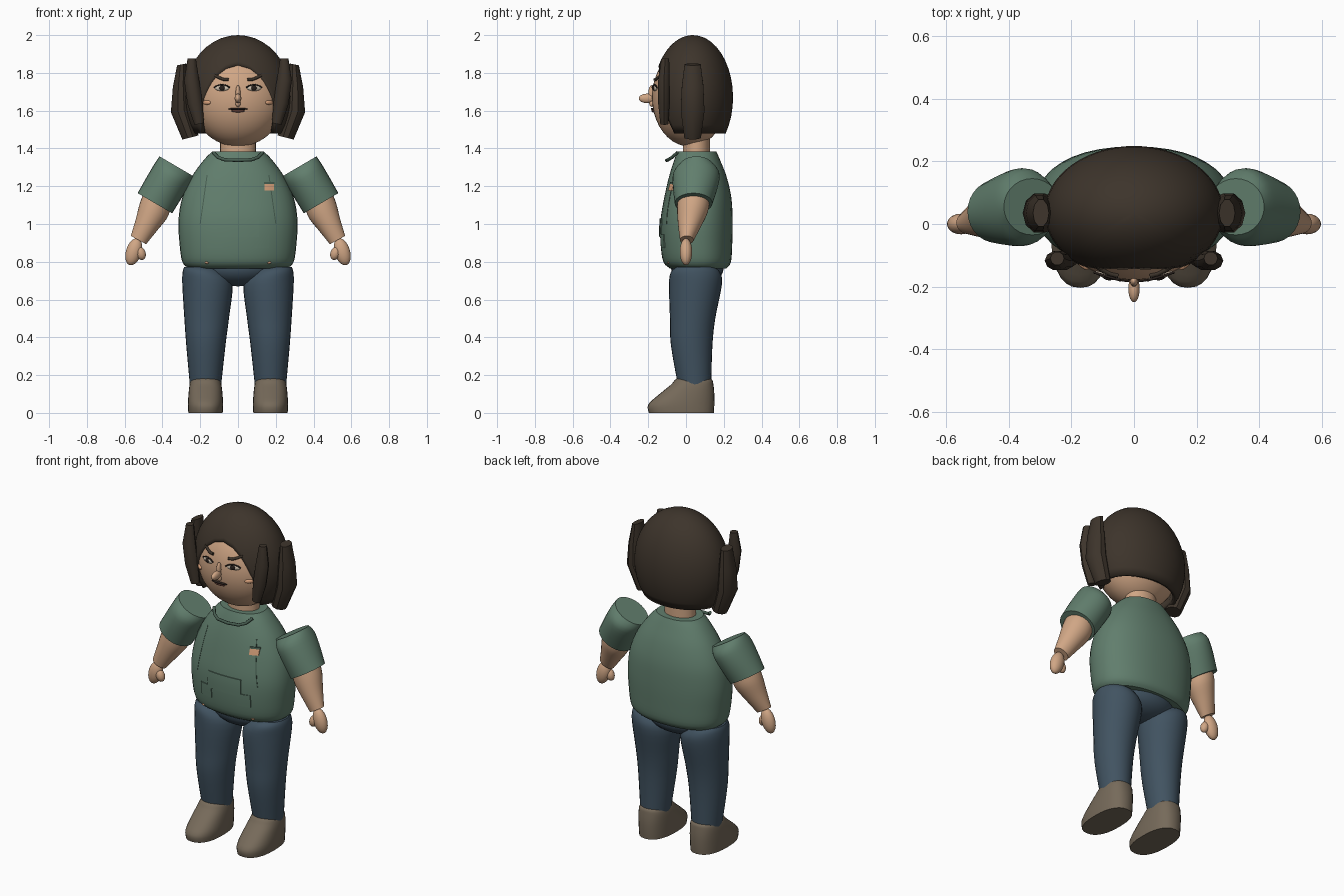
import bpy, bmesh, math
from mathutils import Vector, Matrix

if "Cube" in bpy.data.objects:
    bpy.data.objects.remove(bpy.data.objects["Cube"])


def material(name, r, g, b):
    m = bpy.data.materials.new(name)
    lin = [((c / 255 + 0.055) / 1.055) ** 2.4 for c in (r, g, b)]
    m.diffuse_color = (*lin, 1)
    m.use_nodes = True
    m.node_tree.nodes["Principled BSDF"].inputs["Base Color"].default_value = m.diffuse_color
    return m


SKIN = material("skin", 208, 166, 133)
HAIR = material("dark_brown_hair", 61, 52, 43)
SHIRT = material("green_cloth", 97, 126, 109)
TRIM = material("dark_green_trim", 70, 93, 80)
JEANS = material("blue_denim", 65, 83, 97)
SHOE = material("taupe_leather", 118, 106, 90)
WHITE = material("eye_cream", 215, 200, 180)
DARK = material("near_black", 40, 32, 28)
LIP = material("lip_brown", 105, 68, 58)
TAN = material("tan_patch", 214, 160, 122)


def finish(name, bm, mat):
    bmesh.ops.recalc_face_normals(bm, faces=bm.faces)
    me = bpy.data.meshes.new(name)
    bm.to_mesh(me)
    bm.free()
    me.materials.append(mat)
    ob = bpy.data.objects.new(name, me)
    bpy.context.collection.objects.link(ob)
    return ob


def smooth_rings(keys, steps):
    """Catmull-Rom interpolation between key rings."""
    out = []
    for i in range(len(keys) - 1):
        a, b, c, d = (keys[max(0, min(len(keys) - 1, i + k))] for k in (-1, 0, 1, 2))
        for s in range(steps):
            t = s / steps
            out.append([0.5 * (2 * q + (r - p) * t + (2 * p - 5 * q + 4 * r - w) * t * t
                               + (3 * q - p - 3 * r + w) * t ** 3)
                        for p, q, r, w in zip(a, b, c, d)])
    return out + [list(keys[-1])]


def loft(name, rings, mat, sides=28, power=2.0, side=1):
    """Rings are (x, y, z, half width, half depth, tilt about y)."""
    bm = bmesh.new()
    loops = []
    for x, y, z, rx, ry, t in rings:
        loop = []
        for k in range(sides):
            a = 2 * math.pi * k / sides
            c, s = math.cos(a), math.sin(a)
            u = math.copysign(abs(c) ** (2 / power), c) * rx
            v = math.copysign(abs(s) ** (2 / power), s) * ry
            loop.append(bm.verts.new((side * (x + u * math.cos(t)), y + v, z - u * math.sin(t))))
        loops.append(loop)
    for p, q in zip(loops, loops[1:]):
        for k in range(sides):
            n = (k + 1) % sides
            bm.faces.new((p[k], p[n], q[n], q[k]))
    bm.faces.new(loops[0])
    bm.faces.new(loops[-1])
    return finish(name, bm, mat)


def ellipsoid(name, pos, radii, mat, yaw=0, tilt=0, seg=24):
    bm = bmesh.new()
    m = (Matrix.Translation(pos) @ Matrix.Rotation(yaw, 4, 'Z') @ Matrix.Rotation(tilt, 4, 'Y')
         @ Matrix.Diagonal((*radii, 1)))
    bmesh.ops.create_uvsphere(bm, u_segments=seg, v_segments=seg // 2, radius=1, matrix=m)
    return finish(name, bm, mat)


def tube(name, pts, radius, mat):
    cu = bpy.data.curves.new(name, 'CURVE')
    cu.dimensions = '3D'
    cu.bevel_depth = radius
    cu.bevel_resolution = 2
    cu.use_fill_caps = True
    sp = cu.splines.new('POLY')
    sp.points.add(len(pts) - 1)
    for p, q in zip(sp.points, pts):
        p.co = (*q, 1)
    cu.materials.append(mat)
    bpy.context.collection.objects.link(bpy.data.objects.new(name, cu))


# Torso: (z, half width, front y, back y)
torso = [(0.765, 0.262, -0.085, 0.215), (0.80, 0.295, -0.12, 0.238), (0.90, 0.31, -0.135, 0.245),
         (1.02, 0.315, -0.135, 0.247), (1.14, 0.295, -0.115, 0.24), (1.25, 0.245, -0.09, 0.215),
         (1.34, 0.18, -0.062, 0.18), (1.385, 0.135, -0.045, 0.16)]
rings = smooth_rings([(0, (f + b) / 2, z, w, (b - f) / 2, 0) for z, w, f, b in torso], 4)
loft("shirt_body", rings, SHIRT, 40, 2.25)


def torso_y(x, z):
    for a, b in zip(rings, rings[1:]):
        if a[2] <= z <= b[2]:
            t = (z - a[2]) / (b[2] - a[2])
            y, w, d = (a[i] + (b[i] - a[i]) * t for i in (1, 3, 4))
            return y - d * max(0, 1 - abs(x / w) ** 2.25) ** (1 / 2.25)


def plate(name, x0, x1, z0, z1, mat, slant=0, lift=0.005):
    """Thin closed patch that follows the front of the shirt."""
    bm = bmesh.new()
    nx, nz = 6, 5
    layers = []
    for off in (-lift, 0.004):
        layers.append([[bm.verts.new((x, torso_y(x, z) + off, z))
                        for i in range(nx + 1) for x in [x0 + (x1 - x0) * i / nx + slant * j / nz]]
                       for j in range(nz + 1) for z in [z0 + (z1 - z0) * j / nz]])
    for g in layers:
        for j in range(nz):
            for i in range(nx):
                bm.faces.new((g[j][i], g[j][i + 1], g[j + 1][i + 1], g[j + 1][i]))
    f, b = layers
    rim = [(0, i) for i in range(nx)] + [(j, nx) for j in range(nz)]
    rim += [(nz, i) for i in range(nx, 0, -1)] + [(j, 0) for j in range(nz, 0, -1)]
    for (j, i), (m, n) in zip(rim, rim[1:] + rim[:1]):
        bm.faces.new((f[j][i], f[m][n], b[m][n], b[j][i]))
    finish(name, bm, mat)


# Shirt details
plate("front_pocket", -0.11, 0.11, 0.93, 1.03, SHIRT)
plate("chest_patch", 0.14, 0.19, 1.178, 1.212, TAN)
plate("chest_patch_flap", 0.138, 0.192, 1.212, 1.222, TRIM)
tube("collar", [(-0.13, -0.045, 1.378), (-0.105, -0.075, 1.352), (-0.07, -0.095, 1.34), (0, -0.102, 1.337),
                (0.07, -0.095, 1.34), (0.105, -0.075, 1.352), (0.13, -0.045, 1.378)], 0.009, TRIM)
for s in (-1, 1):
    plate("lower_pocket", s * 0.085, s * 0.165, 0.872, 0.945, SHIRT, lift=0.004)
    plate("shirt_seam", s * 0.198, s * 0.203, 1.0, 1.26, TRIM, slant=-s * 0.037, lift=0.002)
    ellipsoid("hem_button", (s * 0.165, torso_y(0.165, 0.795), 0.795), (0.012, 0.006, 0.006), TAN, seg=12)

# Pelvis
ellipsoid("pelvis", (0, 0.06, 0.77), (0.2, 0.14, 0.1), JEANS)

for s in (-1, 1):
    # Legs and shoes
    leg = [(0.2, 0.05, 0.772, 0.085, 0.10, 0), (0.183, 0.05, 0.745, 0.11, 0.13, 0),
           (0.162, 0.05, 0.68, 0.133, 0.14, 0), (0.166, 0.035, 0.50, 0.118, 0.12, 0),
           (0.17, 0.03, 0.36, 0.104, 0.11, 0), (0.172, 0.045, 0.148, 0.083, 0.088, 0)]
    loft("leg", smooth_rings(leg, 4), JEANS, side=s)
    shoe = [(0.172, -0.025, 0, 0.091, 0.172, 0), (0.172, -0.025, 0.045, 0.093, 0.175, 0),
            (0.172, 0.005, 0.10, 0.09, 0.145, 0), (0.172, 0.033, 0.15, 0.084, 0.112, 0),
            (0.172, 0.04, 0.175, 0.074, 0.098, 0), (0.172, 0.04, 0.19, 0.045, 0.07, 0)]
    loft("shoe", smooth_rings(shoe, 3), SHOE, power=2.4, side=s)

    # Sleeves, forearms and hands
    sleeve = [(0.325, 0.055, 1.305, 0.105, 0.09, -0.53), (0.347, 0.055, 1.267, 0.108, 0.122, -0.53),
              (0.385, 0.05, 1.203, 0.108, 0.12, -0.53), (0.44, 0.04, 1.11, 0.106, 0.10, -0.53)]
    loft("sleeve", smooth_rings(sleeve, 3), SHIRT, side=s)
    arm = [(0.425, 0.04, 1.13, 0.082, 0.085, -0.5), (0.448, 0.035, 1.07, 0.082, 0.082, -0.5),
           (0.485, 0.02, 0.995, 0.064, 0.062, -0.5), (0.527, 0.004, 0.915, 0.046, 0.036, -0.5)]
    loft("forearm", smooth_rings(arm, 4), SKIN, side=s)
    ellipsoid("hand", (s * 0.552, 0, 0.853), (0.041, 0.033, 0.074), SKIN, tilt=-s * 0.3)
    ellipsoid("thumb", (s * 0.515, -0.008, 0.845), (0.026, 0.024, 0.037), SKIN, tilt=s * 0.35, seg=16)

# Neck and head
loft("neck", [(0, 0.055, z, 0.094, 0.072, 0) for z in (1.34, 1.48)], SKIN)
HC, HR = Vector((0, 0.02, 1.67)), Vector((0.25, 0.2, 0.26))
ellipsoid("head", HC, HR, SKIN, seg=40)


def head_y(x, z):
    return HC.y - HR.y * math.sqrt(1 - (x / HR.x) ** 2 - ((z - HC.z) / HR.z) ** 2)


# Hair cap: an ellipsoid whose lower edge follows the hairline
hairline = [(0, 1.845), (15, 1.825), (27, 1.78), (39, 1.68), (47, 1.57), (54, 1.48), (181, 1.48)]


def edge_z(deg):
    for (a, p), (b, q) in zip(hairline, hairline[1:]):
        if a <= deg <= b:
            return p + (q - p) * (deg - a) / (b - a)


bm = bmesh.new()
cols, rows = 72, 14
pole = bm.verts.new((0, 0.037, 2.0))
grid = []
for k in range(cols):
    a = 2 * math.pi * k / cols
    deg = math.degrees(a)
    low = math.acos((edge_z(min(deg, 360 - deg)) - 1.67) / 0.33)
    ps = [low * r / rows for r in range(1, rows + 1)]
    grid.append([bm.verts.new((0.285 * math.sin(p) * math.sin(a), 0.037 - 0.212 * math.sin(p) * math.cos(a),
                               1.67 + 0.33 * math.cos(p))) for p in ps])
for k in range(cols):
    p, q = grid[k], grid[(k + 1) % cols]
    bm.faces.new((pole, p[0], q[0]))
    for r in range(rows - 1):
        bm.faces.new((p[r], p[r + 1], q[r + 1], q[r]))
cap = finish("hair_cap", bm, HAIR)
mod = cap.modifiers.new("thickness", 'SOLIDIFY')
mod.thickness = 0.025

# Hair locks and paired face parts
for s in (-1, 1):
    loft("side_lock", [(0.297, 0.035, 1.845, 0.026, 0.045, 0.2), (0.303, 0.035, 1.73, 0.042, 0.06, 0.1),
                       (0.302, 0.035, 1.60, 0.054, 0.066, 0.15), (0.252, 0.035, 1.458, 0.044, 0.046, 0.25)],
         HAIR, 10, side=s)
    loft("front_lock", [(0.245, -0.11, 1.875, 0.022, 0.022, 0), (0.245, -0.117, 1.76, 0.04, 0.032, 0),
                        (0.228, -0.117, 1.64, 0.04, 0.032, 0.1), (0.205, -0.115, 1.53, 0.026, 0.022, 0.2)],
         HAIR, 10, side=s)
    ex, ez, yaw = 0.085, 1.72, s * 0.28
    ey = head_y(ex, ez)
    ellipsoid("eye", (s * ex, ey, ez), (0.04, 0.011, 0.016), WHITE, yaw)
    ellipsoid("iris", (s * ex, ey - 0.008, ez), (0.016, 0.007, 0.014), DARK, yaw, seg=16)
    lid = [(x, 1.722 + 0.016 * (1 - ((x - ex) / 0.042) ** 2)) for x in (0.043, 0.06, 0.085, 0.11, 0.127)]
    tube("eyelid", [(s * x, head_y(x, z) - 0.007, z) for x, z in lid], 0.004, DARK)
    brow = [(0.05, 1.765), (0.075, 1.765), (0.10, 1.775), (0.125, 1.788)]
    tube("eyebrow", [(s * x, head_y(x, z) - 0.003, z) for x, z in brow], 0.008, HAIR)
    ellipsoid("cheek", (s * 0.165, head_y(0.165, 1.643), 1.643), (0.026, 0.01, 0.012), TAN, s * 0.7, seg=16)

# Nose and mouth
ellipsoid("nose_tip", (0, -0.207, 1.665), (0.018, 0.043, 0.025), SKIN)
ellipsoid("nose_bridge", (0, -0.182, 1.69), (0.013, 0.018, 0.045), SKIN, seg=16)
ellipsoid("nose_base", (0, -0.18, 1.638), (0.014, 0.015, 0.018), SKIN, seg=16)
ellipsoid("upper_lip", (0, head_y(0, 1.609) - 0.002, 1.609), (0.052, 0.01, 0.006), DARK, seg=16)
ellipsoid("lower_lip", (0, head_y(0, 1.599) - 0.001, 1.599), (0.036, 0.01, 0.008), LIP, seg=16)

# Smooth shading with sharp edges kept
for ob in bpy.context.collection.objects:
    if ob.type == 'MESH':
        ob.select_set(True)
        bpy.context.view_layer.objects.active = ob
bpy.ops.object.shade_smooth_by_angle(angle=math.radians(38))
